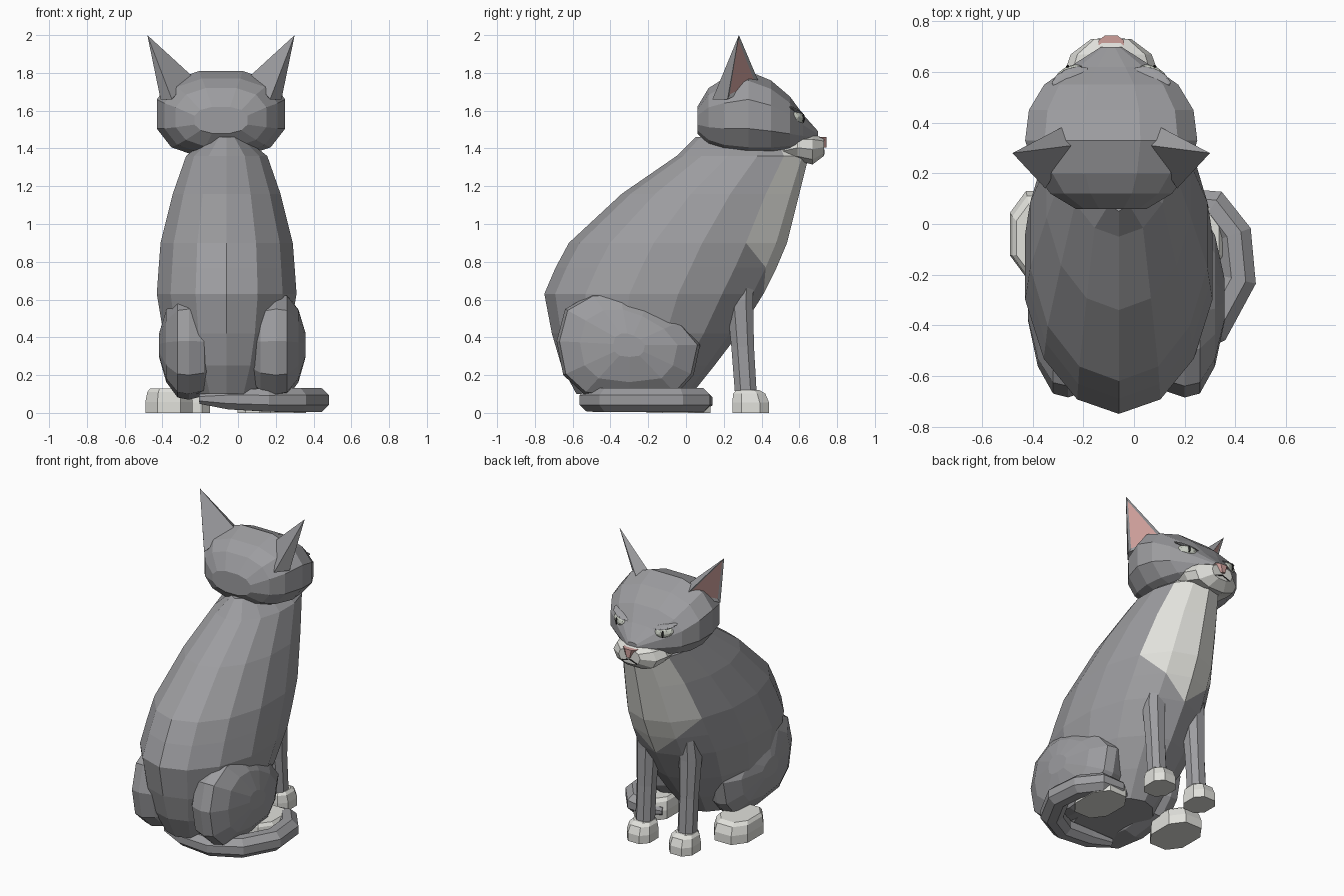
import bpy, bmesh, math
from mathutils import Vector, Matrix

if "Cube" in bpy.data.objects:
    bpy.data.objects.remove(bpy.data.objects["Cube"])

AXIS = -0.075  # mirror axis of the cat


def material(name, rgb):
    m = bpy.data.materials.new(name)
    m.diffuse_color = (*rgb, 1)
    m.use_nodes = True
    m.node_tree.nodes["Principled BSDF"].inputs["Base Color"].default_value = m.diffuse_color
    return m


GREY = material("grey_fur", (0.335, 0.335, 0.35))
WHITE = material("white_fur", (0.75, 0.75, 0.71))
PINK = material("pink_skin", (0.62, 0.35, 0.33))
EYE = material("pale_eye", (0.58, 0.61, 0.54))
DARK = material("dark_pupil", (0.02, 0.02, 0.02))


def finish(name, bm, mats):
    bmesh.ops.recalc_face_normals(bm, faces=bm.faces[:])
    me = bpy.data.meshes.new(name)
    bm.to_mesh(me)
    bm.free()
    for m in mats:
        me.materials.append(m)
    ob = bpy.data.objects.new(name, me)
    bpy.context.collection.objects.link(ob)
    return ob


def loft(name, rings, mats, rule=lambda i, k: 0):
    """Skin closed rings and cap both ends. The rule gives the material per ring and
    segment; "first" or "second" cuts off that lower corner and colours the rest 1."""
    bm = bmesh.new()
    rows = [[bm.verts.new(p) for p in r] for r in rings]
    n = len(rows[0])
    for i in range(len(rows) - 1):
        for k in range(n):
            j = (k + 1) % n
            a, b, c, d = rows[i][k], rows[i][j], rows[i + 1][j], rows[i + 1][k]
            m = rule(i, k)
            if m == "first":
                bm.faces.new((b, c, d)).material_index = 1
                bm.faces.new((a, b, d))
            elif m == "second":
                bm.faces.new((a, c, d)).material_index = 1
                bm.faces.new((a, b, c))
            else:
                bm.faces.new((a, b, c, d)).material_index = m
    bm.faces.new(rows[0])
    bm.faces.new(rows[-1])
    return finish(name, bm, mats)


def oval(n, power=1.0, turn=0.0):
    """Oval filling the unit square as (side, forward) pairs; power below 1 is boxier."""
    out = []
    for k in range(n):
        a = 2 * math.pi * (k + turn) / n
        s, c = math.sin(a), math.cos(a)
        out.append((math.copysign(abs(s) ** power, s), math.copysign(abs(c) ** power, c)))
    ms, mc = max(p[0] for p in out), max(p[1] for p in out)
    return [(s / ms, c / mc) for s, c in out]


def level_ring(x, z, y0, y1, hw, n, power=1.0, turn=0.0):
    return [(x + hw * s, (y0 + y1) / 2 + (y1 - y0) / 2 * c, z) for s, c in oval(n, power, turn)]


def upright_ring(y, z0, z1, hw, n, power=1.0, turn=0.0):
    return [(-0.09 + hw * s, y, (z0 + z1) / 2 + (z1 - z0) / 2 * c) for s, c in oval(n, power, turn)]


def ball(name, mat, loc, radii, rot=(0, 0, 0), detail=2):
    bm = bmesh.new()
    bmesh.ops.create_icosphere(bm, subdivisions=detail, radius=1)
    bmesh.ops.scale(bm, vec=radii, verts=bm.verts)
    for axis, ang in zip("XYZ", rot):
        bmesh.ops.rotate(bm, cent=(0, 0, 0), matrix=Matrix.Rotation(ang, 3, axis), verts=bm.verts)
    bmesh.ops.translate(bm, vec=loc, verts=bm.verts)
    return finish(name, bm, [mat])


# Body with white chest: height, back, front, half width
BODY = [(0.10, -0.58, 0.03, 0.20), (0.25, -0.66, 0.15, 0.28), (0.42, -0.71, 0.28, 0.335),
        (0.63, -0.75, 0.41, 0.37), (0.77, -0.69, 0.48, 0.36), (0.90, -0.62, 0.535, 0.35),
        (1.16, -0.34, 0.60, 0.285), (1.36, -0.05, 0.65, 0.215), (1.46, 0.05, 0.58, 0.09)]


def chest(i, k):
    m = min(k, 13 - k)
    if (i, m) in ((3, 0), (4, 1)):
        return "second" if k < 7 else "first"
    return 1 if i >= 4 and m < 2 else 0


loft("body", [level_ring(-0.06, z, a, b, w, 14) for z, a, b, w in BODY], [GREY, WHITE], chest)

# Head: forward position, bottom, top, half width
HEAD = [(0.06, 1.48, 1.62, 0.14), (0.12, 1.41, 1.72, 0.24), (0.20, 1.375, 1.77, 0.30),
        (0.33, 1.355, 1.81, 0.34), (0.45, 1.36, 1.76, 0.325), (0.55, 1.38, 1.675, 0.265),
        (0.62, 1.41, 1.58, 0.165), (0.70, 1.44, 1.49, 0.04)]
loft("head", [upright_ring(*h, 12, 0.82, 0.5) for h in HEAD], [GREY])

# Muzzle with cheeks
MUZZLE = [(0.40, 1.345, 1.38, 0.15), (0.59, 1.335, 1.472, 0.188),
          (0.67, 1.315, 1.475, 0.16), (0.73, 1.36, 1.455, 0.08)]
loft("muzzle", [upright_ring(*m, 10, 0.85, 0.5) for m in MUZZLE], [WHITE])

# Nose: small wedge, wide above and narrow below
loft("nose", [[(-0.09 + s * w, y, z) for s, w, y, z in
               ((-1, w, y, 1.46), (1, w, y, 1.46), (1, 0.012, y, 1.405), (-1, 0.012, y, 1.405))]
              for w, y in ((0.05, 0.70), (0.05, 0.725), (0.024, 0.745))], [PINK])

# Mouth: two thin sloping strips below the nose
for s, side in ((-1, "left"), (1, "right")):
    strip = [(0.0, 1.395), (s * 0.055, 1.374), (s * 0.055, 1.368), (0.0, 1.387)]
    loft(side + "_mouth_line", [[(-0.09 + x, y, z) for x, z in strip] for y in (0.725, 0.733)], [DARK])


def make_ear(side, s):
    # Ear: leaning pyramid with a sunken pink inner face
    c = -0.09
    pts = [(0.39, 0.28, 2.0), (0.26, 0.14, 1.66), (0.32, 0.22, 1.66),
           (0.18, 0.39, 1.74), (0.155, 0.31, 1.785)]
    bm = bmesh.new()
    t, a, b, f, d = [bm.verts.new((c + s * x, y, z)) for x, y, z in pts]
    for tri in ((t, a, b), (t, f, d), (t, d, a), (a, b, f), (a, f, d)):
        bm.faces.new(tri)
    inner = bm.faces.new((t, b, f))
    bmesh.ops.recalc_face_normals(bm, faces=bm.faces[:])
    bmesh.ops.inset_individual(bm, faces=[inner], thickness=0.03, depth=-0.008)
    inner.material_index = 1
    finish(side + "_ear", bm, [GREY, PINK])


def make_paw(name, x, y0, y1, hw, h):
    rings = [level_ring(x, 0.0, y0, y1, hw, 8, 0.8, 0.5),
             level_ring(x, h * 0.45, y0, y1, hw, 8, 0.8, 0.5),
             level_ring(x, h * 0.85, y0 + 0.005, y1 - 0.02, hw - 0.01, 8, 0.8, 0.5),
             level_ring(x, h, y0 + 0.02, y1 - 0.05, hw - 0.025, 8, 0.8, 0.5)]
    loft(name, rings, [WHITE])


# Haunch side outline (y, z) and slices (offset from centre, scale)
HAUNCH = [(-0.64, 0.55), (-0.5, 0.63), (-0.35, 0.635), (-0.2, 0.585), (-0.03, 0.485), (0.075, 0.36),
          (0.04, 0.2), (-0.05, 0.10), (-0.3, 0.07), (-0.54, 0.10), (-0.65, 0.2), (-0.685, 0.38)]
SLICES = [(0.06, 0.62), (0.15, 0.93), (0.23, 1.0), (0.29, 0.96), (0.35, 0.68), (0.388, 0.22)]

for side, s in (("left", -1), ("right", 1)):
    make_ear(side, s)

    # Eyes with slit pupils and low lids
    ex = -0.09 + s * 0.16
    ball(side + "_eye", EYE, (ex, 0.583, 1.56), (0.068, 0.042, 0.039), (0, -s * 0.15, -s * 0.45))
    ball(side + "_pupil", DARK, (ex + s * 0.012, 0.622, 1.56), (0.007, 0.006, 0.025), (0, 0, -s * 0.45))
    ball(side + "_eyelid", GREY, (ex, 0.578, 1.60), (0.082, 0.04, 0.011), (-0.3, -s * 0.25, -s * 0.4))

    # Haunches
    loft(side + "_haunch", [[(-0.03 + s * x, -0.3 + (y + 0.3) * k, 0.36 + (z - 0.36) * k)
                             for y, z in HAUNCH] for x, k in SLICES], [GREY])

    # Front legs: height, back, front, half width
    lx = AXIS + s * 0.157
    leg = [(0.09, 0.26, 0.375, 0.055), (0.35, 0.24, 0.36, 0.055),
           (0.60, 0.215, 0.355, 0.065), (0.78, 0.25, 0.36, 0.05)]
    loft(side + "_front_leg", [level_ring(lx, z, a, b, w, 8, 0.9, 0.5) for z, a, b, w in leg], [GREY])
    make_paw(side + "_front_paw", lx, 0.245, 0.44, 0.085, 0.12)

    # Hind paws
    make_paw(side + "_hind_paw", -0.065 + s * 0.30, -0.21, 0.13, 0.125, 0.13)

# Tail curled round the right side: x, y, z, radius
TAIL = [(-0.20, -0.46, 0.075, 0.03), (-0.05, -0.495, 0.072, 0.058), (0.15, -0.50, 0.068, 0.066),
        (0.31, -0.41, 0.068, 0.07), (0.413, -0.22, 0.068, 0.07), (0.395, -0.04, 0.068, 0.07),
        (0.31, 0.07, 0.068, 0.068), (0.20, 0.085, 0.062, 0.055), (0.13, 0.06, 0.055, 0.025)]
rings = []
for i, (x, y, z, r) in enumerate(TAIL):
    p, q = TAIL[max(i - 1, 0)], TAIL[min(i + 1, len(TAIL) - 1)]
    out = Vector((q[1] - p[1], p[0] - q[0], 0)).normalized()
    rings.append([Vector((x, y, z)) + out * r * s + Vector((0, 0, r * 0.92 * c))
                  for s, c in oval(8, 1.0, 0.5)])
loft("tail", rings, [GREY])
